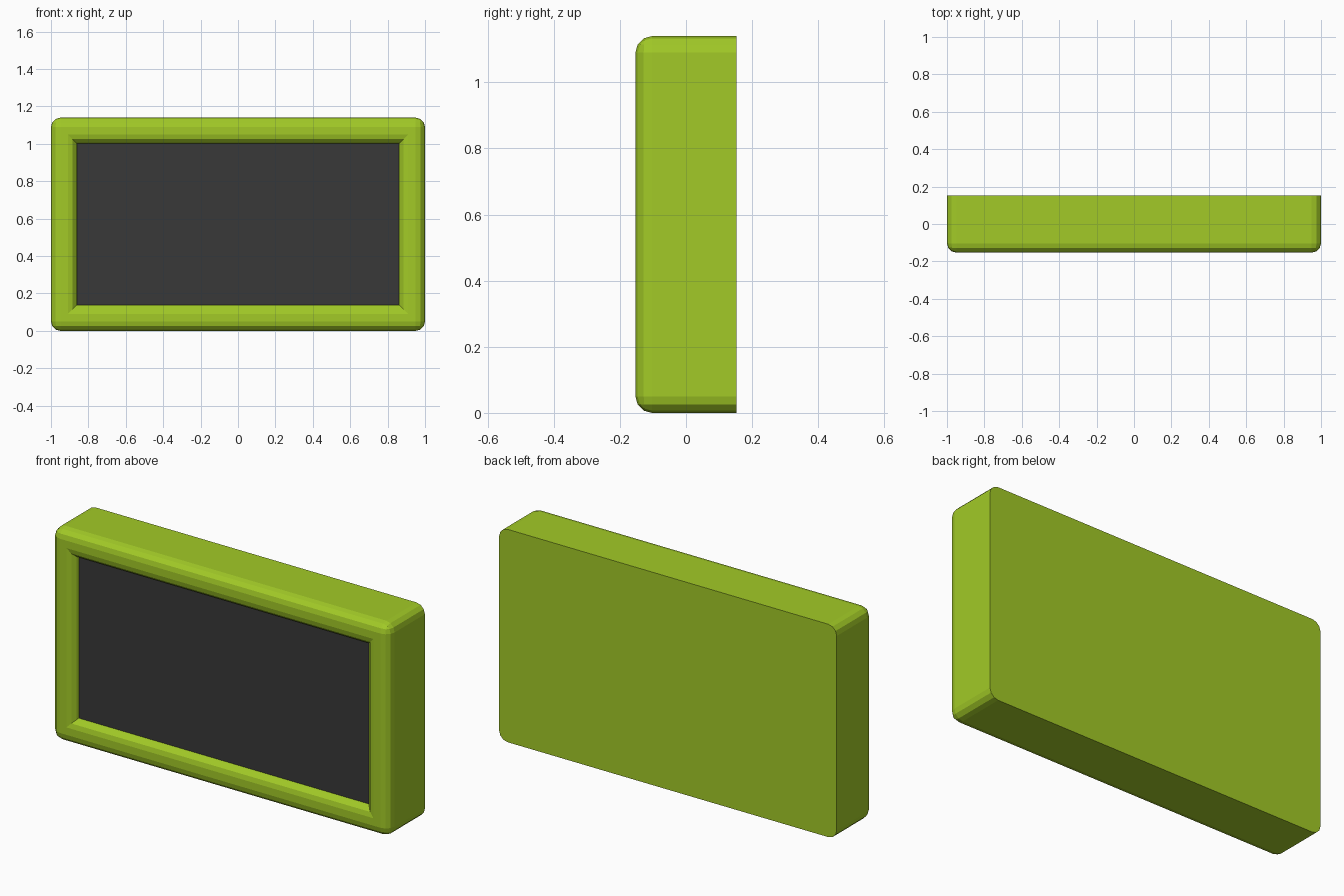
import bpy, bmesh, math

if "Cube" in bpy.data.objects:
    bpy.data.objects.remove(bpy.data.objects["Cube"])

W, D, H = 2.0, 0.306, 1.14
R = 0.05            # edge rounding


def material(name, color):
    m = bpy.data.materials.new(name)
    m.diffuse_color = (*color, 1)
    m.use_nodes = True
    m.node_tree.nodes["Principled BSDF"].inputs["Base Color"].default_value = m.diffuse_color
    return m


def add_object(name, bm, mat):
    me = bpy.data.meshes.new(name)
    bm.to_mesh(me)
    bm.free()
    me.materials.append(mat)
    ob = bpy.data.objects.new(name, me)
    bpy.context.collection.objects.link(ob)
    return ob


# Casing: box with every edge rounded except around the flat back
bm = bmesh.new()
bmesh.ops.create_cube(bm, size=1)
for v in bm.verts:
    v.co = (v.co.x * W, v.co.y * D, (v.co.z + 0.5) * H)
edges = [e for e in bm.edges if not all(v.co.y > 0 for v in e.verts)]
bmesh.ops.bevel(bm, geom=edges, offset=R, offset_type='OFFSET',
                segments=3, profile=0.5, affect='EDGES', clamp_overlap=True)
bm.normal_update()

# Rim: step the front face inwards along a mitred quarter round
front = min(bm.faces, key=lambda f: (round(f.calc_center_median().y, 4), -f.calc_area()))
steps = [(0.04, 0.0)]
for a, b in ((0, 30), (30, 60), (60, 75)):
    a, b = math.radians(a), math.radians(b)
    steps.append((R * (math.sin(b) - math.sin(a)), R * (math.cos(b) - math.cos(a))))
for thickness, depth in steps:
    bmesh.ops.inset_region(bm, faces=[front], thickness=thickness, depth=depth,
                           use_even_offset=True, use_boundary=True)
    bm.normal_update()
corners = [v.co.copy() for v in front.verts]
bmesh.ops.delete(bm, geom=[front], context='FACES_ONLY')
add_object("casing", bm, material("lime", (0.36, 0.59, 0.02)))

# Screen: dark panel closing the recess
bm = bmesh.new()
bm.faces.new([bm.verts.new(c) for c in corners])
add_object("screen", bm, material("dark_grey", (0.04, 0.04, 0.04)))
